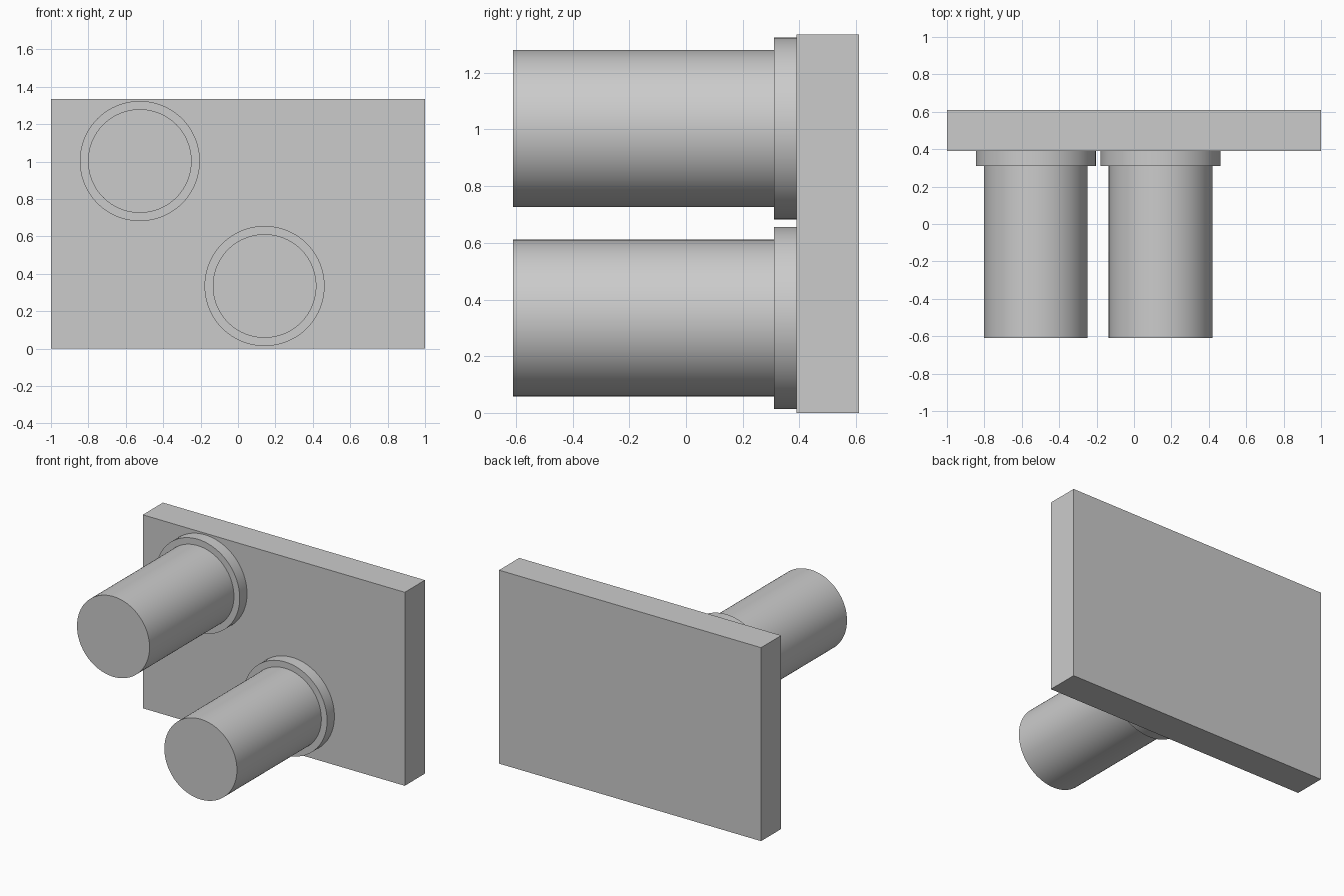
import bpy
import math

cube = bpy.data.objects.get("Cube")
if cube:
    bpy.data.objects.remove(cube, do_unlink=True)

# Single plain grey
grey = bpy.data.materials.new("light_grey")
grey.use_nodes = True
colour = (0.6, 0.6, 0.6, 1.0)
grey.diffuse_color = colour
grey.node_tree.nodes["Principled BSDF"].inputs["Base Color"].default_value = colour

HEIGHT = 1.335
PLATE_FRONT, PLATE_BACK = 0.39, 0.61
COLLAR_FRONT = 0.31
PEG_FRONT = -0.61


def finish(name):
    obj = bpy.context.object
    obj.name = obj.data.name = name
    obj.data.materials.append(grey)
    bpy.ops.object.transform_apply(location=False, rotation=True, scale=True)
    return obj


def rod(name, x, z, radius, front, back):
    """Round bar running along y between front and back."""
    bpy.ops.mesh.primitive_cylinder_add(
        vertices=96, radius=radius, depth=back - front,
        location=(x, (front + back) / 2, z), rotation=(math.pi / 2, 0, 0))
    finish(name)
    bpy.ops.object.shade_smooth_by_angle(angle=math.radians(30))


# Upright backing plate
bpy.ops.mesh.primitive_cube_add(
    size=1, location=(0, (PLATE_FRONT + PLATE_BACK) / 2, HEIGHT / 2))
bpy.context.object.scale = (2, PLATE_BACK - PLATE_FRONT, HEIGHT)
finish("back_plate")

# Two pegs, each seated in a wider collar against the plate
for label, x, z in (("upper_right", -0.525, 1.003), ("lower_left", 0.142, 0.335)):
    rod(label + "_collar", x, z, 0.321, COLLAR_FRONT, PLATE_FRONT)
    rod(label + "_peg", x, z, 0.277, PEG_FRONT, COLLAR_FRONT)
